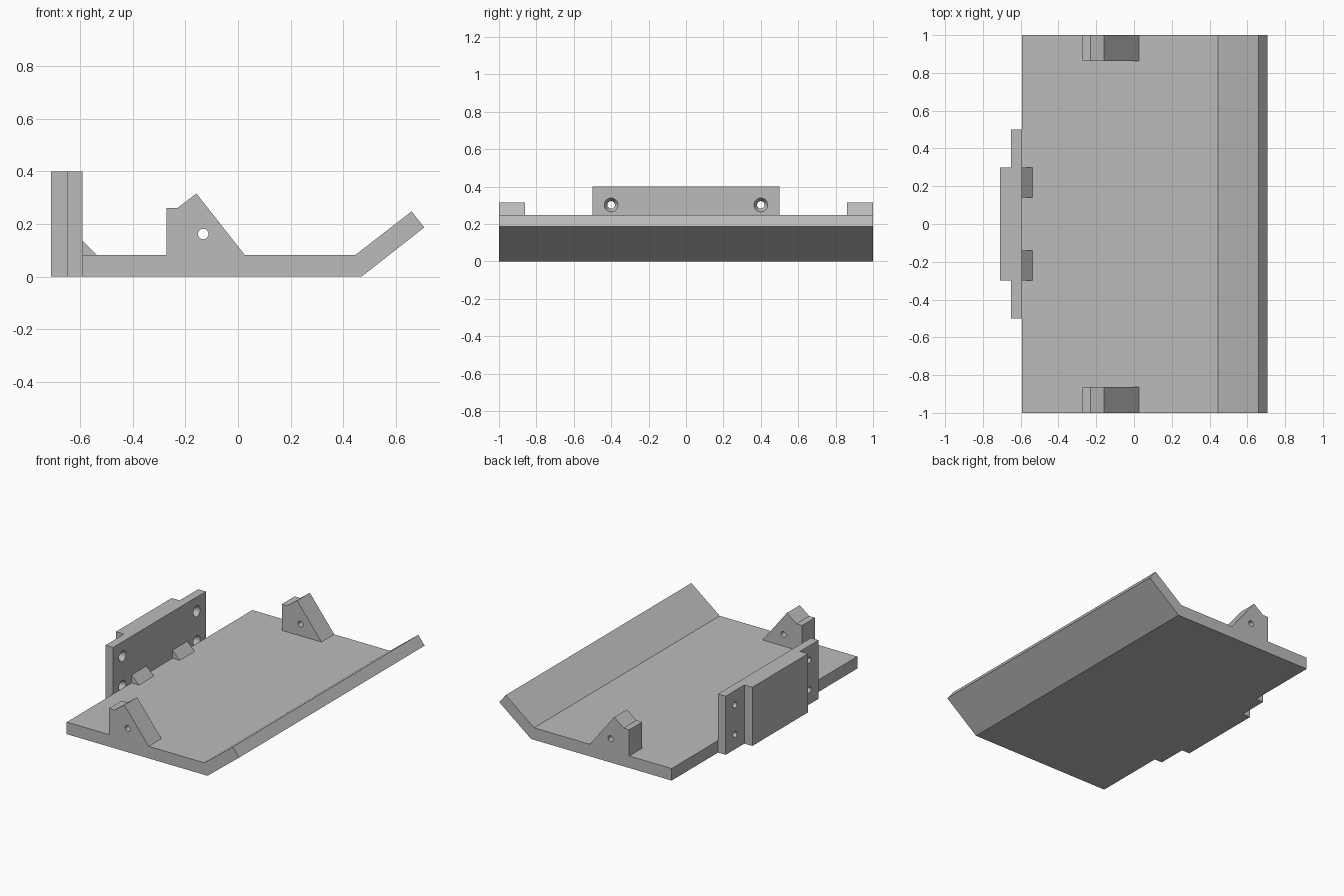
import bpy, bmesh, math
from mathutils import Matrix

if "Cube" in bpy.data.objects:
    bpy.data.objects.remove(bpy.data.objects["Cube"], do_unlink=True)

grey = bpy.data.materials.new("plain_grey")
grey.use_nodes = True
GREY = (0.5, 0.5, 0.5, 1)
grey.diffuse_color = GREY
grey.node_tree.nodes["Principled BSDF"].inputs["Base Color"].default_value = GREY


def finish(name, bm):
    bmesh.ops.recalc_face_normals(bm, faces=bm.faces)
    mesh = bpy.data.meshes.new(name)
    bm.to_mesh(mesh)
    bm.free()
    mesh.materials.append(grey)
    obj = bpy.data.objects.new(name, mesh)
    bpy.context.collection.objects.link(obj)
    return obj


def extrude_y(name, profile, y0, y1):
    """Extrude an x-z profile from y0 to y1."""
    bm = bmesh.new()
    face = bm.faces.new([bm.verts.new((x, y0, z)) for x, z in profile])
    new = bmesh.ops.extrude_face_region(bm, geom=[face])["geom"]
    bmesh.ops.translate(bm, vec=(0, y1 - y0, 0),
                        verts=[v for v in new if isinstance(v, bmesh.types.BMVert)])
    return finish(name, bm)


def box(name, x0, x1, y0, y1, z0, z1):
    return extrude_y(name, [(x0, z0), (x1, z0), (x1, z1), (x0, z1)], y0, y1)


def drill(target, centre, axis, r0, r1, depth):
    """Cut a straight or tapered round hole along x or y."""
    bm = bmesh.new()
    turn = Matrix.Rotation(math.pi / 2, 4, "Y" if axis == "x" else "X")
    bmesh.ops.create_cone(bm, cap_ends=True, segments=32, radius1=r0, radius2=r1,
                          depth=depth, matrix=Matrix.Translation(centre) @ turn)
    cutter = finish("hole_cutter", bm)
    cutter.hide_render = True
    mod = target.modifiers.new("hole", "BOOLEAN")
    mod.operation = "DIFFERENCE"
    mod.solver = "EXACT"
    mod.object = cutter
    bpy.context.view_layer.objects.active = target
    bpy.ops.object.modifier_apply(modifier=mod.name)
    bpy.data.objects.remove(cutter, do_unlink=True)


# Tray floor with its slanted lip
extrude_y("base_tray", [(-0.592, 0), (0.47, 0), (0.708, 0.187), (0.66, 0.248),
                        (0.446, 0.082), (-0.592, 0.082)], -1, 1)

# Mounting plate with countersunk screw holes, and the block behind it
plate = box("mounting_plate", -0.65, -0.592, -0.5, 0.5, 0, 0.4)
for y in (-0.4, 0.4):
    for z in (0.1, 0.302):
        drill(plate, (-0.62, y, z), "x", 0.02, 0.02, 0.2)
        drill(plate, (-0.606, y, z), "x", 0.02, 0.038, 0.032)
box("mounting_block", -0.71, -0.65, -0.3, 0.3, 0, 0.4)

# Paired gussets and end brackets
for side, s in (("left", 1), ("right", -1)):
    y0, y1 = sorted((0.14 * s, 0.3 * s))
    extrude_y(side + "_gusset", [(-0.592, 0.082), (-0.537, 0.082), (-0.592, 0.137)], y0, y1)
for side, s in (("back", 1), ("front", -1)):
    y0, y1 = sorted((0.862 * s, s))
    bracket = extrude_y(side + "_bracket",
                        [(-0.272, 0.082), (0.026, 0.082), (-0.158, 0.316),
                         (-0.23, 0.261), (-0.272, 0.261)], y0, y1)
    drill(bracket, (-0.132, 0.93 * s, 0.162), "y", 0.02, 0.02, 0.3)
